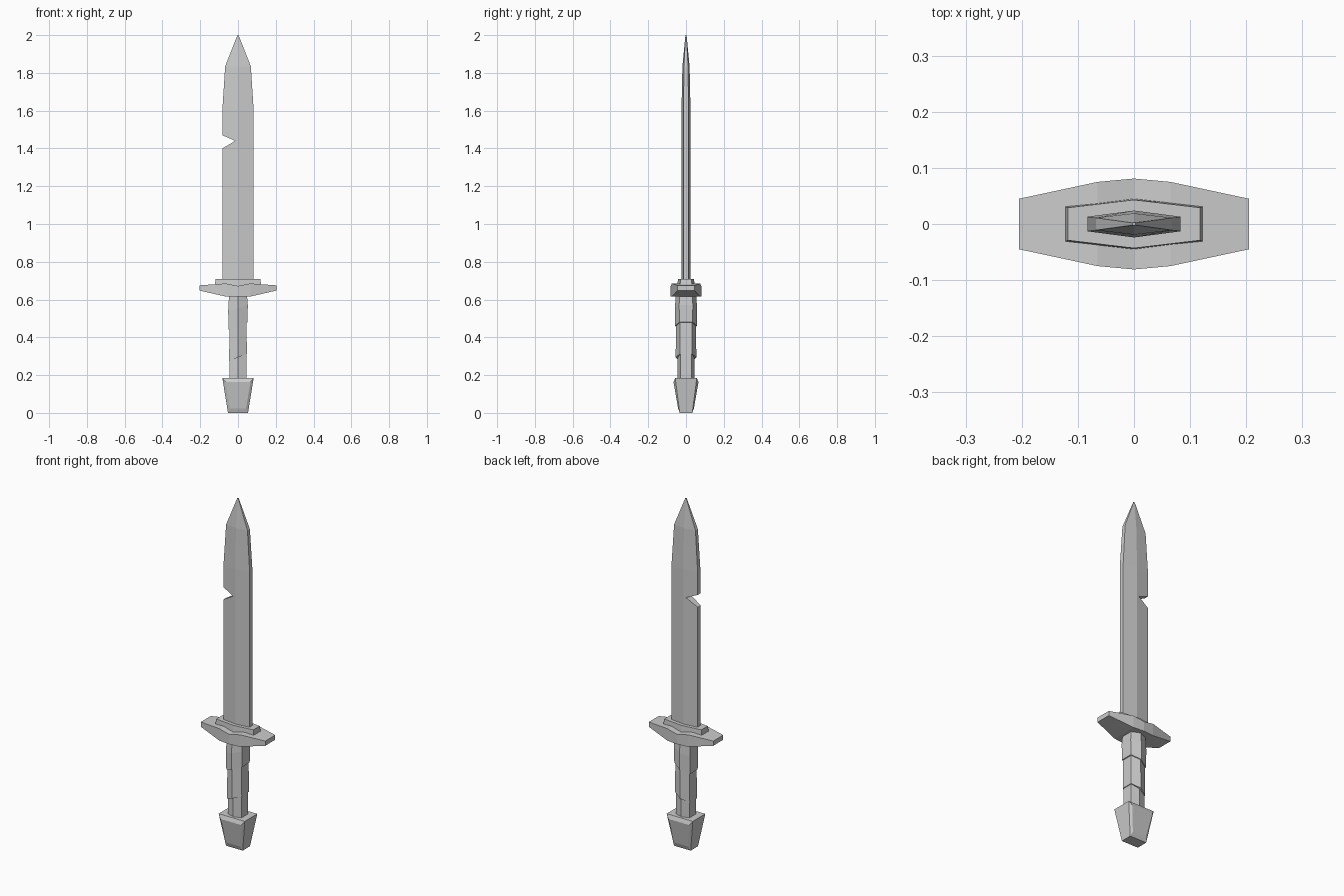
import bpy

if "Cube" in bpy.data.objects:
    bpy.data.objects.remove(bpy.data.objects["Cube"])


def loft(name, rings):
    """Skin a list of equal-length closed rings and cap both ends."""
    n = len(rings[0])
    verts = [v for ring in rings for v in ring]
    faces = [tuple(reversed(range(n))),
             tuple(range(len(verts) - n, len(verts)))]
    for r in range(len(rings) - 1):
        for i in range(n):
            a, b = r * n + i, r * n + (i + 1) % n
            faces.append((a, b, b + n, a + n))
    mesh = bpy.data.meshes.new(name)
    mesh.from_pydata(verts, [], faces)
    mesh.update()
    obj = bpy.data.objects.new(name, mesh)
    bpy.context.collection.objects.link(obj)
    # consistent outward normals
    bpy.context.view_layer.objects.active = obj
    obj.select_set(True)
    bpy.ops.object.mode_set(mode='EDIT')
    bpy.ops.mesh.select_all(action='SELECT')
    bpy.ops.mesh.normals_make_consistent(inside=False)
    bpy.ops.object.mode_set(mode='OBJECT')
    obj.select_set(False)
    return obj


def hexagon(hw, side, ridge, z, slope=0.0):
    """Six-sided section with a ridge front and back; slope tilts it along x."""
    pts = [(-hw, -side), (0, -ridge), (hw, -side),
           (hw, side), (0, ridge), (-hw, side)]
    return [(x, y, z + slope * x) for x, y in pts]


# Blade: ridged section, with a notch cut into the left edge
def blade_ring(z, hw, side, ridge, notch=None):
    ring = hexagon(hw, side, ridge, z)
    if notch:
        y = ridge - (ridge - side) * notch / hw
        ring[0], ring[5] = (-notch, -y, z), (-notch, y, z)
    return ring


loft("blade", [
    blade_ring(0.69, 0.083, 0.013, 0.024),
    blade_ring(1.40, 0.083, 0.013, 0.024),
    blade_ring(1.44, 0.083, 0.013, 0.024, notch=0.015),
    blade_ring(1.47, 0.083, 0.013, 0.024),
    blade_ring(1.60, 0.083, 0.013, 0.024),
    blade_ring(1.835, 0.068, 0.011, 0.019),
    blade_ring(2.00, 0.003, 0.002, 0.003),
])

# Collar between blade and guard
loft("blade_collar", [hexagon(0.126, 0.033, 0.046, 0.65),
                      hexagon(0.118, 0.029, 0.043, 0.71)])

# Crossguard: sections along x (x, half depth, bottom, top)
guard = [(0.205, 0.045, 0.648, 0.675), (0.065, 0.075, 0.616, 0.685),
         (0, 0.081, 0.616, 0.672)]
guard = [(-x, d, b, t) for x, d, b, t in guard] + guard[1::-1]
loft("crossguard", [[(x, -d, b), (x, d, b), (x, d, t), (x, -d, t)]
                    for x, d, b, t in guard])

# Grip: core plus two slanted wrap layers
loft("grip_core", [hexagon(0.044, 0.030, 0.044, 0.17),
                   hexagon(0.044, 0.030, 0.044, 0.63)])
loft("grip_wrap_lower", [hexagon(0.047, 0.033, 0.055, 0.293, 0.4),
                         hexagon(0.045, 0.032, 0.052, 0.48, 0.4)])
loft("grip_wrap_upper", [hexagon(0.050, 0.035, 0.058, 0.46, 0.4),
                         hexagon(0.052, 0.036, 0.058, 0.555, 0.3),
                         hexagon(0.047, 0.034, 0.055, 0.63)])


# Pommel: tapered block with bevelled front and back
def pommel_ring(s, top, bottom):
    (tx, ty, tz), (bx, by, bz) = top, bottom
    return [(-tx, s * ty, tz), (tx, s * ty, tz),
            (bx, s * by, bz), (-bx, s * by, bz)]


inner = ((0.066, 0.066, 0.163), (0.043, 0.042, 0.024))
outer = ((0.083, 0.057, 0.185), (0.053, 0.033, 0.0))
loft("pommel", [pommel_ring(-1, *inner), pommel_ring(-1, *outer),
                pommel_ring(1, *outer), pommel_ring(1, *inner)])
